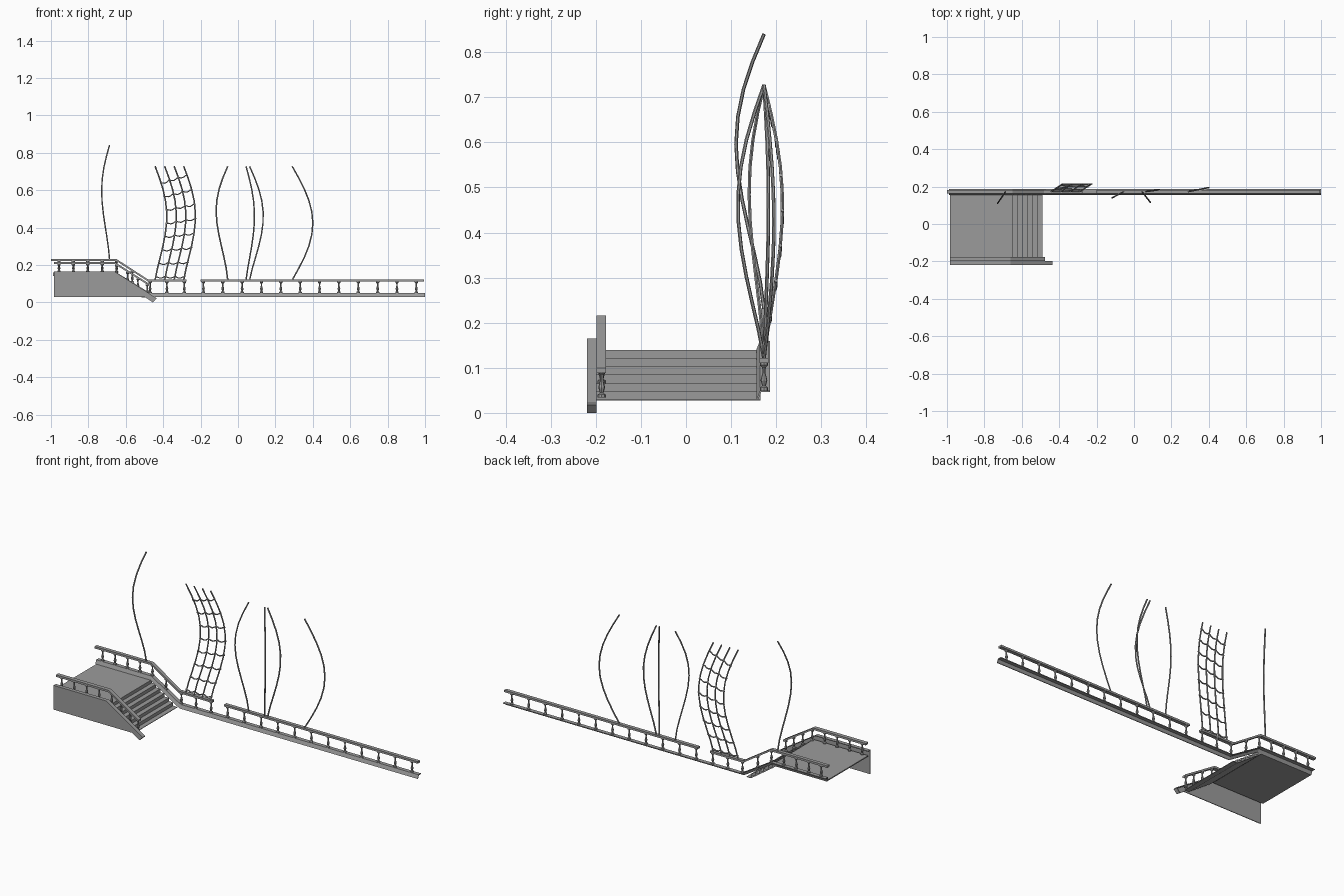
import bpy, bmesh, math

cube = bpy.data.objects.get("Cube")
if cube:
    bpy.data.objects.remove(cube)

stone = bpy.data.materials.new("stone_grey")
stone.use_nodes = True
GREY = (0.33, 0.33, 0.33, 1)
stone.diffuse_color = GREY
stone.node_tree.nodes["Principled BSDF"].inputs["Base Color"].default_value = GREY


def finish(bm, name):
    bmesh.ops.recalc_face_normals(bm, faces=bm.faces)
    mesh = bpy.data.meshes.new(name)
    bm.to_mesh(mesh)
    bm.free()
    mesh.materials.append(stone)
    ob = bpy.data.objects.new(name, mesh)
    bpy.context.collection.objects.link(ob)


def prism(name, outline, y0, y1):
    """Extrude an x-z outline from y0 to y1."""
    bm = bmesh.new()
    face = bm.faces.new([bm.verts.new((x, y0, z)) for x, z in outline])
    new = bmesh.ops.extrude_face_region(bm, geom=[face])["geom"]
    moved = [v for v in new if isinstance(v, bmesh.types.BMVert)]
    bmesh.ops.translate(bm, verts=moved, vec=(0, y1 - y0, 0))
    finish(bm, name)


def skin(bm, rings):
    """Join equal closed rings with quads and cap both ends."""
    count = len(rings[0])
    for a, b in zip(rings, rings[1:]):
        for k in range(count):
            n = (k + 1) % count
            bm.faces.new((a[k], a[n], b[n], b[k]))
    bm.faces.new(rings[0])
    bm.faces.new(rings[-1])


def sweep(name, path, section):
    """Sweep a y-z section along an x-z path."""
    bm = bmesh.new()
    skin(bm, [[bm.verts.new((x, y, z + dz)) for y, dz in section]
              for x, z in path])
    finish(bm, name)


def beam(name, path, thick, y0, y1):
    sweep(name, path, [(y0, 0), (y1, 0), (y1, -thick), (y0, -thick)])


def height(path, x):
    for (xa, za), (xb, zb) in zip(path, path[1:]):
        if x <= xb:
            return za + (zb - za) * max(0, x - xa) / (xb - xa)
    return path[-1][1]


# Turned baluster profile: radius, fraction of height
TURNING = [(0.009, 0), (0.009, 0.1), (0.004, 0.16), (0.0075, 0.36),
           (0.0035, 0.62), (0.004, 0.82), (0.009, 0.9), (0.009, 1)]


def balusters(name, rail, xs, y, tall=0.062, thick=0.01, sides=8):
    bm = bmesh.new()
    for x in xs:
        base = height(rail, x) - thick - tall
        skin(bm, [[bm.verts.new((x + r * math.cos(2 * math.pi * k / sides),
                                 y + r * math.sin(2 * math.pi * k / sides),
                                 base + f * tall)) for k in range(sides)]
                  for r, f in TURNING])
    finish(bm, name)


def ropes(name, paths, radius=0.004):
    """Round ropes along several point paths, as one mesh."""
    curve = bpy.data.curves.new(name, 'CURVE')
    curve.dimensions = '3D'
    curve.bevel_depth = radius
    curve.bevel_resolution = 1
    curve.use_fill_caps = True
    for pts in paths:
        spline = curve.splines.new('POLY')
        spline.points.add(len(pts) - 1)
        for p, co in zip(spline.points, pts):
            p.co = (*co, 1)
    curve.materials.append(stone)
    ob = bpy.data.objects.new(name, curve)
    bpy.context.collection.objects.link(ob)
    bpy.ops.object.select_all(action='DESELECT')
    ob.select_set(True)
    bpy.context.view_layer.objects.active = ob
    bpy.ops.object.convert(target='MESH')
    bpy.ops.object.shade_smooth_by_angle()


def bow(x, dx, dy, z0, z1, power, t):
    s = math.sin(math.pi * t ** power)
    return (x + dx * s, 0.173 + dy * s, z0 + (z1 - z0) * t)


# Landing and six-riser stair, open below
LAND, FOOT, RISERS = 0.14, 0.03, 6
X_TOP, X_FOOT = -0.648, -0.49
run, rise = (X_FOOT - X_TOP) / RISERS, (LAND - FOOT) / RISERS
outline = [(-0.985, LAND), (X_TOP, LAND)]
for i in range(RISERS):
    x, z = X_TOP + i * run, LAND - (i + 1) * rise
    outline += [(x, z), (x + run, z)]
outline += [(X_FOOT, FOOT - 0.003), (X_FOOT - run, FOOT - 0.003),
            (X_TOP - 0.005, LAND - rise), (X_TOP - 0.02, LAND - 0.006),
            (-0.985, LAND - 0.006)]
prism("landing_and_stairs", outline, -0.2, 0.165)

# Front side panel: thin sheet with a coping along its top
coping = [(-0.985, 0.165), (-0.66, 0.165), (-0.435, 0.022)]
prism("front_side_panel",
      coping + [(-0.455, 0.0), (-0.5, 0.03), (-0.985, 0.03)], -0.22, -0.216)
beam("front_panel_coping", coping, 0.004, -0.22, -0.199)
prism("front_panel_end", [(-0.435, 0.022), (-0.455, 0.0), (-0.459, 0.003),
                          (-0.441, 0.023)], -0.22, -0.199)

# Curb under the back railing: leaning front face, flat top, open behind
sweep("back_curb", [(-0.99, 0.16), (-0.65, 0.16), (-0.47, 0.05), (1, 0.05)],
      [(0.156, -0.02), (0.164, 0), (0.186, 0), (0.186, -0.004),
       (0.167, -0.004), (0.16, -0.02)])

# Handrails
back = [(-1, 0.232), (-0.65, 0.232), (-0.48, 0.122), (-0.275, 0.122)]
long_rail = [(-0.2, 0.122), (0.995, 0.122)]
front = [(-0.985, 0.216), (-0.66, 0.216), (-0.475, 0.1)]
beam("back_handrail", back, 0.011, 0.163, 0.183)
beam("long_handrail", long_rail, 0.011, 0.163, 0.183)
beam("front_handrail", front, 0.011, -0.199, -0.177)

# Balusters
upper = [-0.957 + 0.077 * i for i in range(5)]
balusters("back_balusters", back, upper + [-0.565, -0.47, -0.38, -0.287], 0.173)
balusters("long_balusters", long_rail,
          [-0.185 + 0.1035 * i for i in range(12)], 0.173)
balusters("front_balusters", front, upper + [-0.59, -0.535, -0.485], -0.187)

# Single bowed ropes: x, bulge x, bulge y, bottom, top, skew
STRANDS = [(-0.687, -0.042, -0.062, 0.23, 0.84, 1.36),
           (-0.055, -0.062, -0.033, 0.12, 0.727, 1.4),
           (0.043, 0.045, -0.058, 0.12, 0.727, 1.2),
           (0.062, 0.073, 0.01, 0.12, 0.727, 1.2),
           (0.29, 0.11, 0.022, 0.12, 0.727, 1.0)]
ropes("bowed_ropes", [[bow(*s, i / 10) for i in range(11)] for s in STRANDS])


# Bowed net: four uprights with sagging cross ropes
def net(col, t):
    return bow(-0.443 + 0.051 * col, 0.062, 0.041, 0.12, 0.727, 1.2, t)


uprights = [[net(c, i / 10) for i in range(11)] for c in range(4)]
cross = []
for row in range(8):
    t = 0.035 + 0.118 * row
    pts = []
    for k in range(13):
        u = -0.1 + 3.2 * k / 12
        x, y, z = net(u, t + 0.01 * row * u / 3)
        pts.append((x, y, z - 0.012 * abs(math.sin(math.pi * u))))
    cross.append(pts)
ropes("rope_net_uprights", uprights)
ropes("rope_net_cross_ropes", cross, 0.0035)
